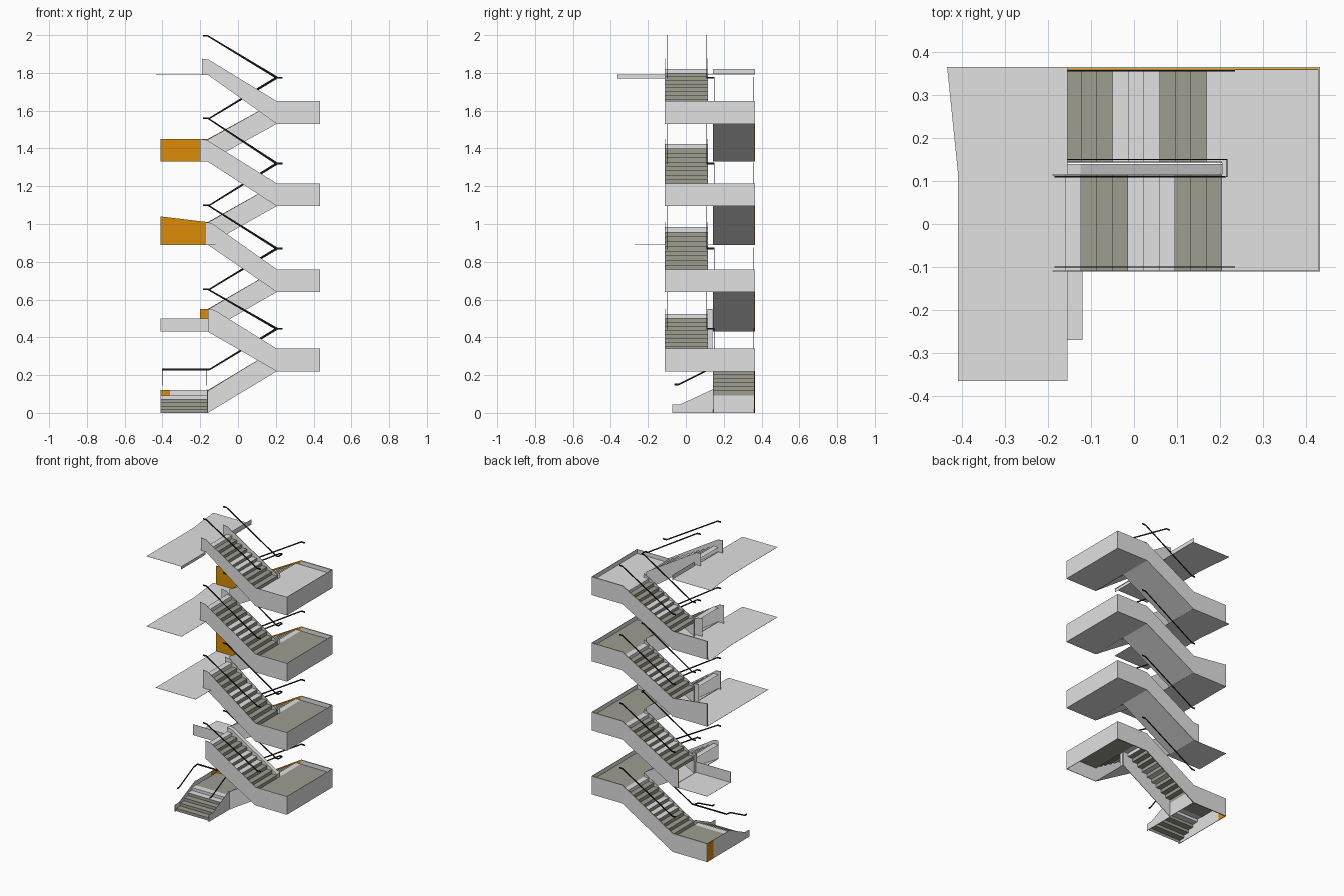
import bpy, bmesh
from mathutils import Vector

if "Cube" in bpy.data.objects:
    bpy.data.objects.remove(bpy.data.objects["Cube"])

def mat(name, c):
    m = bpy.data.materials.new(name)
    m.diffuse_color = (*c, 1)
    m.use_nodes = True
    m.node_tree.nodes["Principled BSDF"].inputs["Base Color"].default_value = m.diffuse_color
    return m

GRAY = mat("light_gray", (0.75, 0.75, 0.75))
OLIVE = mat("olive_gray", (0.34, 0.34, 0.28))
ORANGE = mat("orange", (0.70, 0.26, 0.002))
BLACK = mat("black", (0.012, 0.012, 0.012))

def finish(name, bm, mats):
    me = bpy.data.meshes.new(name)
    bmesh.ops.recalc_face_normals(bm, faces=bm.faces[:])
    bm.to_mesh(me)
    bm.free()
    for m in mats:
        me.materials.append(m)
    ob = bpy.data.objects.new(name, me)
    bpy.context.collection.objects.link(ob)
    return ob

def prism(name, pts, axis, a, b, m):
    """Extrude a 2D profile along one axis from a to b."""
    def place(p, t):
        return {'x': (t, p[0], p[1]), 'y': (p[0], t, p[1]), 'z': (p[0], p[1], t)}[axis]
    bm = bmesh.new()
    lo = [bm.verts.new(place(p, a)) for p in pts]
    hi = [bm.verts.new(place(p, b)) for p in pts]
    bm.faces.new(lo)
    bm.faces.new(hi[::-1])
    n = len(pts)
    for i in range(n):
        j = (i + 1) % n
        bm.faces.new((lo[i], hi[i], hi[j], lo[j]))
    return finish(name, bm, [m])

def box(name, x0, x1, y0, y1, z0, z1, m):
    return prism(name, [(x0, y0), (x1, y0), (x1, y1), (x0, y1)], 'z', z0, z1, m)

def steps(name, axis, s0, s1, w0, w1, z0, z1, n):
    """Folded olive risers and mixed treads, running from s0 to s1."""
    bm = bmesh.new()
    def quad(p, q, idx):
        vs = []
        for (s, z), w in ((p, w0), (q, w0), (q, w1), (p, w1)):
            vs.append(bm.verts.new((s, w, z) if axis == 'x' else (w, s, z)))
        bm.faces.new(vs).material_index = idx
    ds, dz = (s1 - s0) / n, (z1 - z0) / n
    for i in range(n):
        s, z = s0 + ds * i, z0 + dz * i
        quad((s, z), (s, z + dz), int(i < n - 1))
        quad((s, z + dz), (s + ds, z + dz), int(i % 6 < 3))
    bmesh.ops.remove_doubles(bm, verts=bm.verts[:], dist=1e-5)
    return finish(name, bm, [GRAY, OLIVE])

def rail(name, pts, h=0.0045, t=0.003):
    """Flat upright bar following a path."""
    bm = bmesh.new()
    up = Vector((0, 0, h))
    rows = [(bm.verts.new(Vector(p) - up), bm.verts.new(Vector(p) + up)) for p in pts]
    for p, q in zip(rows, rows[1:]):
        bm.faces.new((p[0], q[0], q[1], p[1]))
    ob = finish(name, bm, [BLACK])
    mod = ob.modifiers.new("thickness", 'SOLIDIFY')
    mod.thickness = t
    mod.offset = 0

XL, XR, XE = -0.16, 0.205, 0.433        # flight ends and outer landing edge
YF, YI, YJ, YB = -0.108, 0.113, 0.142, 0.365
T = 0.003                               # sheet thickness
LEFT = [0.0, 0.43, 0.89, 1.33, 1.79]    # underside heights of left landings
RIGHT = [0.22, 0.64, 1.095, 1.53]       # underside heights of right landings
END = [-0.16, -0.175, -0.2, -0.19]      # left ends of the front stringers
BACK = [-0.41, -0.2, -0.41, -0.41]      # left ends of the back walls
RAILZ = [0.23, 0.655, 1.10, 1.56, 1.996]
RAILR = [0.445, 0.87, 1.32, 1.775]
FL, RIM = 0.093, 0.12                   # floor and rim above the underside

for k in range(4):
    a, b, c = LEFT[k], RIGHT[k], LEFT[k + 1]
    n = str(k + 1)
    top = c + (0.085 if k == 3 else RIM)
    xe, xb = END[k], BACK[k]

    # right landing: end wall, floor, gray back lining, underside
    box("landing_end_wall_" + n, XE - T, XE, YF, YB, b, b + RIM, GRAY)
    box("landing_floor_" + n, XR, XE - T, YF, YB - 2 * T, b + FL - T, b + FL,
        GRAY if k == 3 else OLIVE)
    box("landing_back_lining_" + n, XR, XE - T, YB - 2 * T - 0.001, YB - 2 * T,
        b + FL, b + RIM, GRAY)
    if k:
        box("landing_underside_" + n, XR, XE, YF, YB, b, b + T, GRAY)

    # front flight: outer stringer joined with the landing side
    prism("front_outer_stringer_" + n,
          [(xe, c), (XL + 0.003, c), (XR, b), (XE, b), (XE, b + RIM), (XR, b + RIM),
           (xe + 0.035, top - 0.005), (xe, top)], 'y', YF - T, YF, GRAY)
    prism("front_inner_stringer_" + n,
          [(xe, c), (XL + 0.003, c), (XR, b), (XR, b + RIM),
           (xe + 0.035, top - 0.005), (xe, top)],
          'y', YI, YJ - 0.002 if k == 0 else YI + T, GRAY)
    prism("front_flight_underside_" + n,
          [(XL, c), (XR, b), (XR, b + T), (XL, c + T)], 'y', YF, YI, GRAY)
    steps("front_flight_steps_" + n, 'x', XR, XL, YF, YI, b + FL,
          1.82 if k == 3 else c + FL, 10)

    # back flight: outer wall with an orange lining
    h = 0.15 if k == 2 else RIM
    wall = [(xb, a), (XL, a), (XR, b), (XE, b), (XE, b + RIM), (XR, b + RIM),
            (XL, a + RIM), (xb, a + h)]
    prism("back_outer_wall_" + n, wall, 'y', YB - T, YB, GRAY)
    prism("back_wall_lining_" + n, wall, 'y', YB - 2 * T, YB - T, ORANGE)
    prism("back_inner_stringer_" + n,
          [(XL, a), (XR, b), (XR, b + RIM), (XL, a + RIM - 0.003)],
          'y', YJ, YJ + T, GRAY)
    if k:
        prism("back_flight_underside_" + n,
              [(XL, a), (XR, b), (XR, b + T), (XL, a + T)], 'y', YJ, YB - T, GRAY)
    steps("back_flight_steps_" + n, 'x', XL, XR, YJ, YB - 2 * T, a + FL, b + FL, 10)

    # handrails: outer rails and the inner rail that turns at the landing
    z0, z1, z2 = RAILZ[k], RAILR[k], RAILZ[k + 1]
    rail("front_outer_rail_" + n, [(0.235, -0.1, z1), (0.21, -0.1, z1),
                                   (-0.16, -0.1, z2), (-0.185, -0.1, z2)])
    rail("back_outer_rail_" + n, [(-0.175, 0.357, z0), (-0.15, 0.357, z0),
                                  (0.21, 0.357, z1), (0.235, 0.357, z1)])
    rail("inner_rail_" + n, [(-0.175, 0.15, z0), (-0.15, 0.15, z0), (0.2, 0.15, z1),
                             (0.217, 0.15, z1), (0.217, 0.11, z1), (0.2, 0.11, z1),
                             (-0.16, 0.11, z2), (-0.185, 0.11, z2)])

# left landing sheets
S = 0.001
box("left_landing_sheet_1", -0.41, XL, 0.12, YB, 0.43, 0.43 + S, GRAY)
box("left_landing_front_panel", -0.41, XL, 0.12, 0.12 + T, 0.43, 0.50, GRAY)
prism("left_landing_sheet_2",
      [(-0.41, -0.27), (-0.12, -0.27), (-0.12, YF), (-0.155, YF), (-0.155, YB),
       (-0.41, YB)], 'z', LEFT[2], LEFT[2] + S, GRAY)
for k in (3, 4):
    prism("left_landing_sheet_%d" % k,
          [(-0.41, -YB), (-0.155, -YB), (-0.155, YB), (-0.435, YB), (-0.41, 0.12)],
          'z', LEFT[k], LEFT[k] + S, GRAY)
box("top_edge_front", XL, XL + S, -YB, YF, 1.77, 1.79, GRAY)
box("top_edge_back", XL, XL + S, YJ, YB, 1.793, 1.82, GRAY)

# entry platform and entry steps
box("entry_platform", -0.41, XL, YJ, YB - 2 * T, FL - T, FL, OLIVE)
box("entry_platform_end", XL, XL + T, YJ, YB - T, 0, FL, GRAY)
box("entry_back_lining", -0.36, XL, YB - 3 * T, YB - 2 * T, FL, RIM, GRAY)
box("entry_platform_side", -0.41, -0.41 + T, YJ, 0.30, 0, RIM, GRAY)
box("entry_side_panel", -0.411, -0.41 + T, 0.30, YB - T, 0, RIM, ORANGE)
steps("entry_steps", 'y', -0.06, YJ, -0.41, XL, 0, FL, 5)
for i, x in enumerate((-0.41, XL - T)):
    prism("entry_stringer_%d" % i,
          [(-0.072, 0), (YJ, 0), (YJ, 0.125), (-0.03, 0.045), (-0.072, 0.045)],
          'x', x, x + T, GRAY)

# entry handrails
for i, x in enumerate((-0.4, -0.165)):
    rail("entry_rail_%d" % i, [(x, -0.06, 0.15), (x, -0.04, 0.15), (x, 0.11, 0.225),
                               (x, 0.15, 0.23)])
rail("platform_rail", [(-0.4, 0.15, 0.23), (-0.165, 0.15, 0.23)])
